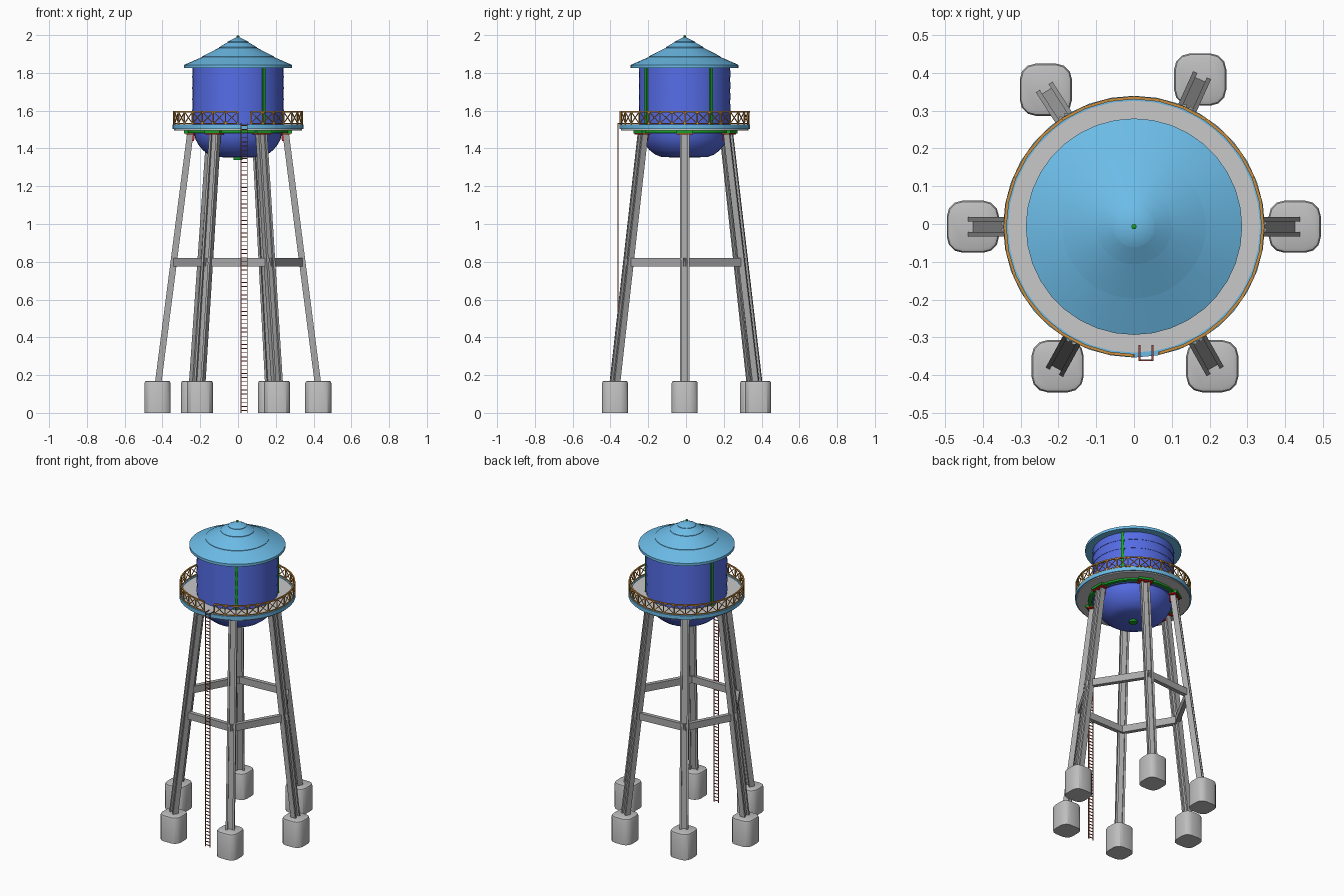
import bpy, bmesh, math
from mathutils import Vector

cube = bpy.data.objects.get("Cube")
if cube:
    bpy.data.objects.remove(cube)

CY = -0.007  # tower axis offset in y
UP = Vector((0, 0, 1))


def material(name, rgb):
    m = bpy.data.materials.new(name)
    m.use_nodes = True
    m.diffuse_color = (*rgb, 1)
    m.node_tree.nodes["Principled BSDF"].inputs["Base Color"].default_value = (*rgb, 1)
    return m


blue = material("tank_blue", (0.09, 0.15, 0.78))
sky = material("roof_sky_blue", (0.15, 0.50, 0.80))
concrete = material("concrete_grey", (0.52, 0.52, 0.52))
steel = material("steel_grey", (0.40, 0.40, 0.40))
deck_grey = material("deck_grey", (0.58, 0.58, 0.58))
amber = material("railing_amber", (0.60, 0.27, 0.05))
green = material("green_paint", (0.01, 0.35, 0.02))
red = material("bracket_red", (0.8, 0.01, 0.01))
rust = material("ladder_rust", (0.32, 0.07, 0.05))


def finish(name, bm, mat, smooth=False):
    bmesh.ops.recalc_face_normals(bm, faces=bm.faces)
    mesh = bpy.data.meshes.new(name)
    bm.to_mesh(mesh)
    bm.free()
    mesh.materials.append(mat)
    ob = bpy.data.objects.new(name, mesh)
    bpy.context.collection.objects.link(ob)
    if smooth:
        bpy.ops.object.select_all(action='DESELECT')
        ob.select_set(True)
        bpy.context.view_layer.objects.active = ob
        bpy.ops.object.shade_smooth_by_angle(angle=math.radians(30))
    return ob


def polar(r, a, z):
    return Vector((r * math.cos(a), r * math.sin(a) + CY, z))


def lathe(name, profile, mat, closed=False, sides=36):
    """Turn a radius/height profile round the tower axis."""
    bm = bmesh.new()
    rings = []
    for r, z in profile:
        if r == 0:
            rings.append([bm.verts.new((0, CY, z))] * sides)
        else:
            rings.append([bm.verts.new(polar(r, math.tau * i / sides, z)) for i in range(sides)])
    pairs = list(zip(rings, rings[1:])) + ([(rings[-1], rings[0])] if closed else [])
    for lo, hi in pairs:
        for i in range(sides):
            j = (i + 1) % sides
            bm.faces.new(list(dict.fromkeys((lo[i], lo[j], hi[j], hi[i]))))
    return finish(name, bm, mat, True)


def beam(bm, a, b, side, width, depth, shift=0):
    """Add a box running from a to b; side sets the width direction."""
    d = (b - a).normalized()
    s = (side - d * side.dot(d)).normalized()
    t = d.cross(s)
    corners = ((-1, -1), (1, -1), (1, 1), (-1, 1))
    ends = [[bm.verts.new(p + s * (shift + u * width / 2) + t * v * depth / 2)
             for u, v in corners] for p in (a, b)]
    bm.faces.new(ends[0][::-1])
    bm.faces.new(ends[1])
    for i in range(4):
        j = (i + 1) % 4
        bm.faces.new((ends[0][i], ends[0][j], ends[1][j], ends[1][i]))


# Tank with lapped plate courses and a dished bottom
courses = []
for k in range(6):
    z = 1.48 + 0.059 * k
    courses += [(0.2425, z), (0.2405, z + 0.059)]
lathe("tank", [(0, 1.352), (0.12, 1.354), (0.155, 1.367), (0.185, 1.39),
               (0.21, 1.42), (0.226, 1.45), (0.232, 1.48)] + courses + [(0, 1.835)], blue)
lathe("drain", [(0, 1.34), (0.024, 1.34), (0.024, 1.36), (0, 1.36)], green, sides=16)

# Roof with lapped rings, finial
lathe("roof", [(0, 1.832), (0.27, 1.825), (0.286, 1.825), (0.286, 1.842),
               (0.19, 1.884), (0.19, 1.887), (0.10, 1.933), (0.10, 1.936),
               (0.055, 1.962), (0.055, 1.965), (0, 1.992)], sky)
lathe("finial", [(0, 1.985), (0.007, 1.985), (0.007, 1.996), (0, 2.0)], green, sides=8)

# Vertical strips on the tank wall
bm = bmesh.new()
for deg in (-56, 35, 163):
    a = math.radians(deg)
    beam(bm, polar(0.242, a, 1.525), polar(0.242, a, 1.83),
         Vector((-math.sin(a), math.cos(a), 0)), 0.018, 0.014)
finish("tank_strips", bm, green)

# Walkway deck, edge band, girder ring below
lathe("deck", [(0.23, 1.495), (0.338, 1.495), (0.338, 1.523), (0.23, 1.523)], deck_grey, True)
lathe("deck_band", [(0.333, 1.502), (0.346, 1.502), (0.346, 1.526), (0.333, 1.526)], sky, True)
lathe("girder_ring", [(0.245, 1.483), (0.268, 1.483), (0.268, 1.497), (0.245, 1.497)], green, True)

# Railing with crossed panels, one panel open at the ladder
bm = bmesh.new()
panels, r, low, high = 32, 0.341, 1.532, 1.594
for i in range(panels):
    a0 = -math.pi / 2 + math.tau * i / panels
    a1 = a0 + math.tau / panels
    out = polar(1, (a0 + a1) / 2, 0) - polar(0, 0, 0)
    beam(bm, polar(r, a0, 1.52), polar(r, a0, high), out, 0.006, 0.006)
    if i == 0:
        continue
    for za, zb, w in ((low, low, 0.005), (high, high, 0.008), (low, high, 0.004), (high, low, 0.004)):
        beam(bm, polar(r, a0, za), polar(r, a1, zb), out, w, w)
finish("railing", bm, amber)

# Footings and the matching H-section legs
feet = [(0.425, -0.007), (0.175, 0.382), (-0.233, 0.355),
        (-0.426, -0.007), (-0.202, -0.376), (0.207, -0.376)]
angles = [math.atan2(y - CY, x) for x, y in feet]
TOP_Z, TOP_R, FOOT_R = 1.485, 0.252, 0.425
for k, ((x, y), a) in enumerate(zip(feet, angles), 1):
    bm = bmesh.new()
    beam(bm, Vector((x, y, 0)), Vector((x, y, 0.17)), Vector((1, 0, 0)), 0.138, 0.138)
    upright = [e for e in bm.edges if abs(e.verts[0].co.z - e.verts[1].co.z) > 0.1]
    bmesh.ops.bevel(bm, geom=upright, offset=0.042, segments=3, profile=0.5, affect='EDGES')
    rim = [e for e in bm.edges if min(v.co.z for v in e.verts) > 0.169]
    bmesh.ops.bevel(bm, geom=rim, offset=0.012, segments=2, profile=0.5, affect='EDGES')
    finish(f"footing_{k}", bm, concrete, True)

    tangent = Vector((-math.sin(a), math.cos(a), 0))
    base, top = polar(FOOT_R, a, 0.14), polar(TOP_R, a, TOP_Z)
    bm = bmesh.new()
    for s in (-1, 1):
        beam(bm, base, top, tangent, 0.012, 0.034, s * 0.02)
    beam(bm, base, top, tangent, 0.04, 0.01)
    finish(f"leg_{k}", bm, steel)

    # Leg head plate, with the red bracket under it and down the inner side
    bm = bmesh.new()
    beam(bm, polar(0.232, a, 1.487), polar(0.285, a, 1.487), tangent, 0.09, 0.014)
    finish(f"head_plate_{k}", bm, green)
    bm = bmesh.new()
    beam(bm, polar(0.234, a, 1.477), polar(0.278, a, 1.477), tangent, 0.086, 0.006)
    beam(bm, polar(0.236, a, 1.44), polar(0.234, a, 1.478), tangent, 0.036, 0.008)
    finish(f"head_bracket_{k}", bm, red)

# Horizontal box braces joining neighbouring legs
bm = bmesh.new()
mid_r = FOOT_R + (0.797 - 0.14) / (TOP_Z - 0.14) * (TOP_R - FOOT_R)
for a, b in zip(angles, angles[1:] + angles[:1]):
    beam(bm, polar(mid_r, a, 0.797), polar(mid_r, b, 0.797), UP, 0.045, 0.026)
finish("leg_braces", bm, steel)

# Ladder with hooks onto the deck
bm = bmesh.new()
X = Vector((1, 0, 0))
left, right, front = 0.015, 0.049, -0.36
for x in (left, right):
    beam(bm, Vector((x, front, 0)), Vector((x, front, 1.535)), X, 0.005, 0.004)
    beam(bm, Vector((x, front, 1.532)), Vector((x, -0.32, 1.532)), X, 0.005, 0.005)
rungs = 70
for i in range(rungs):
    z = 0.012 + i * 1.51 / (rungs - 1)
    beam(bm, Vector((left, front, z)), Vector((right, front, z)), UP, 0.004, 0.004)
finish("ladder", bm, rust)
